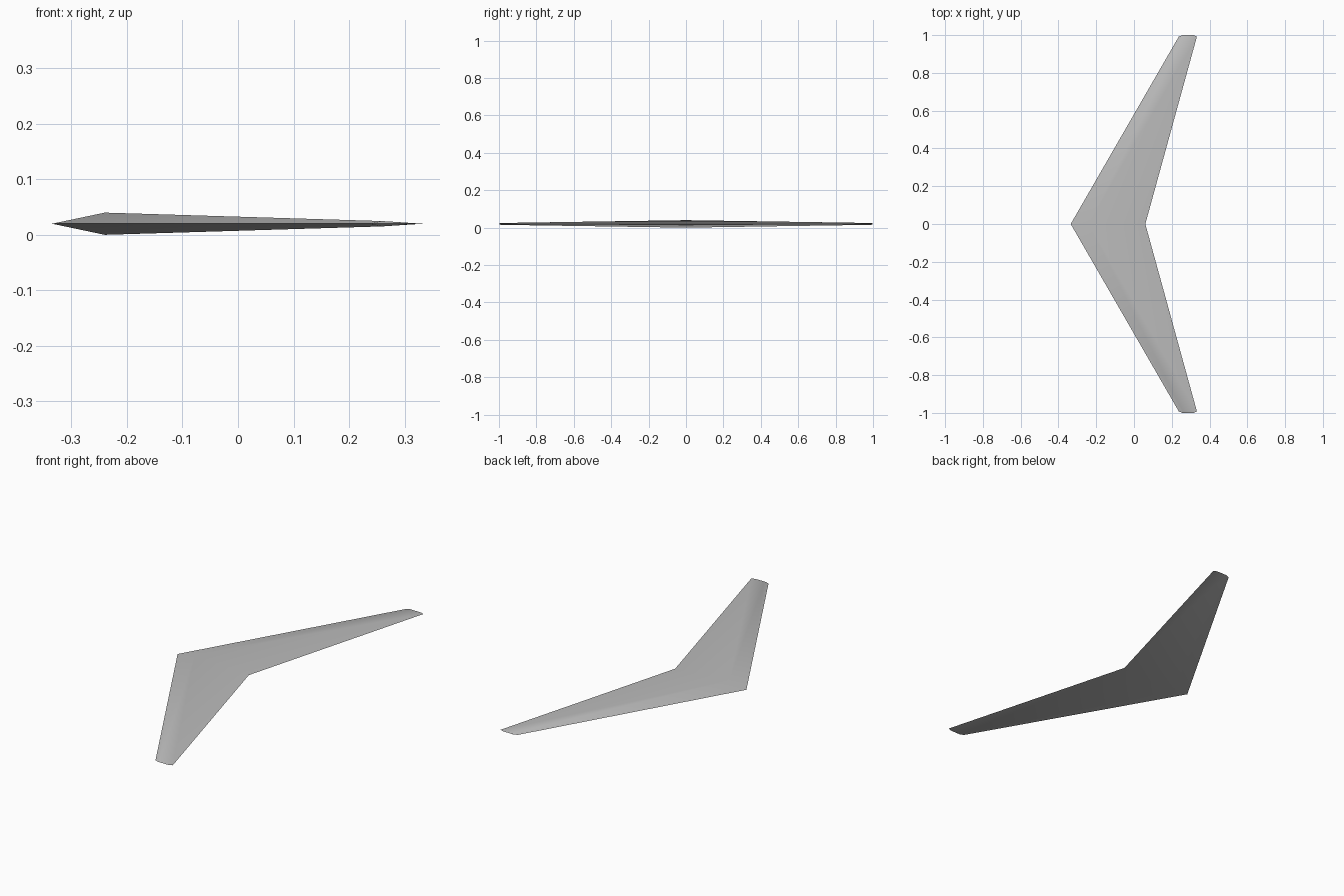
import bpy
import bmesh
import math

cube = bpy.data.objects.get("Cube")
if cube:
    bpy.data.objects.remove(cube, do_unlink=True)

MID = 0.02  # height of the chord plane

# Plain grey surface
grey = bpy.data.materials.new("light_grey")
grey.use_nodes = True
colour = (0.5, 0.5, 0.5, 1)
grey.diffuse_color = colour
grey.node_tree.nodes["Principled BSDF"].inputs["Base Color"].default_value = colour

bm = bmesh.new()


def section(y, lead, crest, trail, half):
    """Four-point aerofoil: leading edge, top crest, trailing edge, bottom crest."""
    points = [(lead, 0), (crest, half), (trail, 0), (crest, -half)]
    return [bm.verts.new((x, y, MID + z)) for x, z in points]


# Swept wing: one root section lofted to a tip on each side
root = section(0, -0.335, -0.24, 0.06, 0.02)
for side in (-1, 1):
    tip = section(side * 0.992, 0.237, 0.26, 0.333, 0.0048)
    for i in range(4):
        j = (i + 1) % 4
        bm.faces.new((root[i], root[j], tip[j], tip[i]))

    # Slightly bulged tip cap ending in a short edge
    front = bm.verts.new((0.257, side, MID))
    back = bm.verts.new((0.315, side, MID))
    lead, top, trail, bottom = tip
    for crest in (top, bottom):
        bm.faces.new((lead, crest, front))
        bm.faces.new((crest, back, front))
        bm.faces.new((crest, trail, back))

bmesh.ops.recalc_face_normals(bm, faces=bm.faces)
mesh = bpy.data.meshes.new("swept_wing")
bm.to_mesh(mesh)
bm.free()
mesh.materials.append(grey)
wing = bpy.data.objects.new("swept_wing", mesh)
bpy.context.collection.objects.link(wing)

# Soft crest, sharp leading and trailing edges
bpy.ops.object.select_all(action="DESELECT")
wing.select_set(True)
bpy.context.view_layer.objects.active = wing
bpy.ops.object.shade_smooth_by_angle(angle=math.radians(30))
